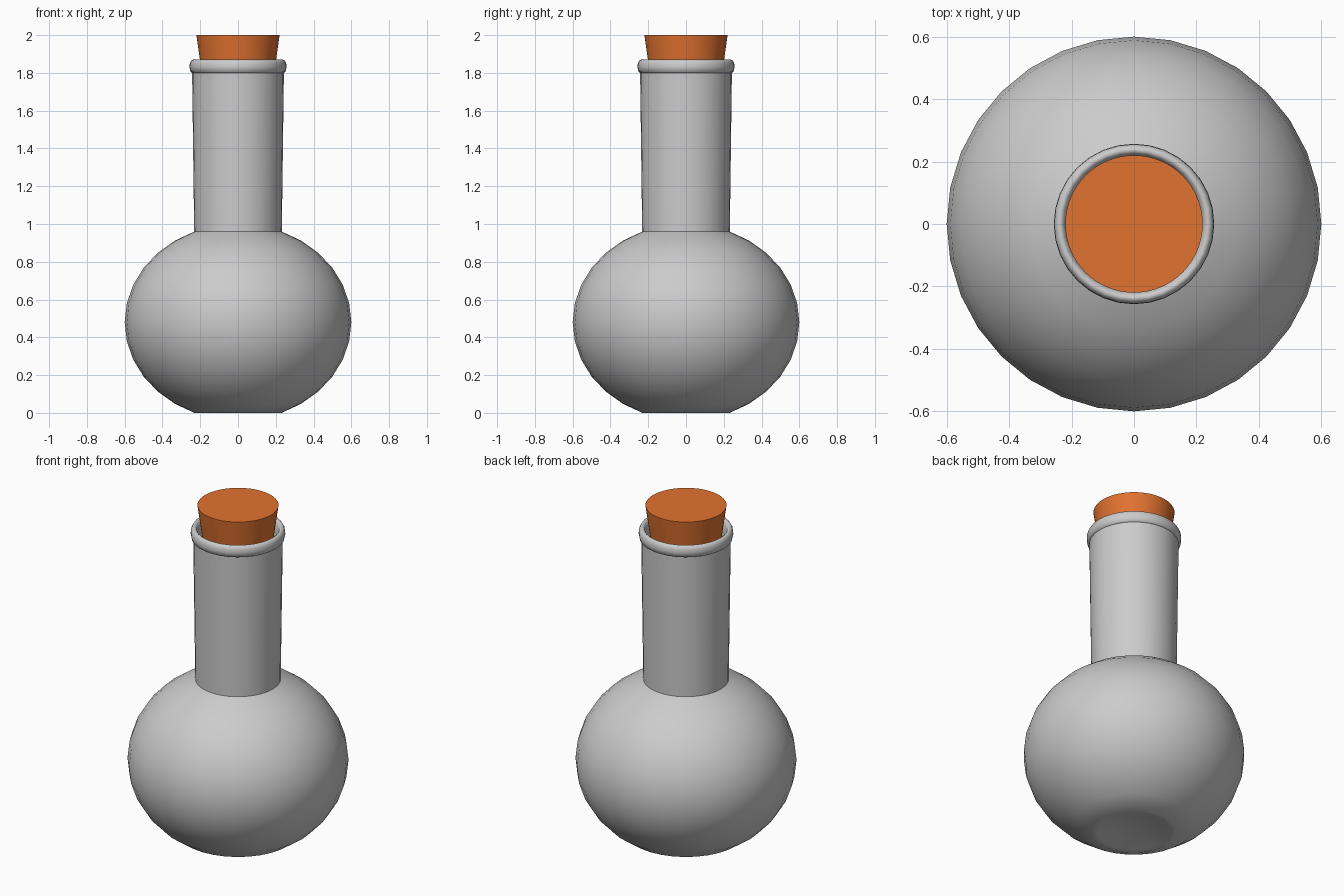
import bpy, bmesh
from math import sin, cos, pi, radians

if "Cube" in bpy.data.objects:
    bpy.data.objects.remove(bpy.data.objects["Cube"])


def revolve(name, profile, segments, angle=40):
    """Lathe a list of (radius, height) points; radius 0 becomes a pole."""
    bm = bmesh.new()
    rings = []
    for r, z in profile:
        if r == 0:
            rings.append([bm.verts.new((0, 0, z))])
        else:
            rings.append([bm.verts.new((r * cos(2 * pi * i / segments),
                                        r * sin(2 * pi * i / segments), z))
                          for i in range(segments)])
    for a, b in zip(rings, rings[1:]):
        for i in range(segments):
            j = (i + 1) % segments
            if len(a) == 1:
                bm.faces.new((a[0], b[j], b[i]))
            elif len(b) == 1:
                bm.faces.new((a[i], a[j], b[0]))
            else:
                bm.faces.new((a[i], a[j], b[j], b[i]))
    mesh = bpy.data.meshes.new(name)
    bm.to_mesh(mesh)
    bm.free()
    obj = bpy.data.objects.new(name, mesh)
    bpy.context.collection.objects.link(obj)
    bpy.ops.object.select_all(action='DESELECT')
    obj.select_set(True)
    bpy.context.view_layer.objects.active = obj
    bpy.ops.object.shade_smooth_by_angle(angle=radians(angle))
    return obj


# Round bulb: squashed sphere with both ends cut and a shallow dimple below
bulb = [(0, 0.03), (0.12, 0.022), (0.2, 0.004)]
for k in range(-6, 7):
    t = radians(11.25 * k)
    bulb.append((0.6 * cos(t), 0.48 + 0.52 * sin(t)))
revolve("flask_bulb", bulb, 32, 60)

# Slightly flared neck with a rolled lip that turns inside
revolve("flask_neck", [(0.232, 0.96), (0.243, 1.80), (0.252, 1.805),
                       (0.257, 1.83), (0.255, 1.852), (0.247, 1.866),
                       (0.237, 1.87), (0.227, 1.864), (0.219, 1.845),
                       (0.215, 1.81), (0.212, 1.74)], 32, 60)

# Tapered cork stopper
cork = revolve("cork_stopper", [(0, 1.70), (0.178, 1.70), (0.22, 2.0), (0, 2.0)], 64)
mat = bpy.data.materials.new("cork_orange")
mat.diffuse_color = (0.75, 0.17, 0.03, 1)
mat.use_nodes = True
mat.node_tree.nodes["Principled BSDF"].inputs["Base Color"].default_value = mat.diffuse_color
cork.data.materials.append(mat)
